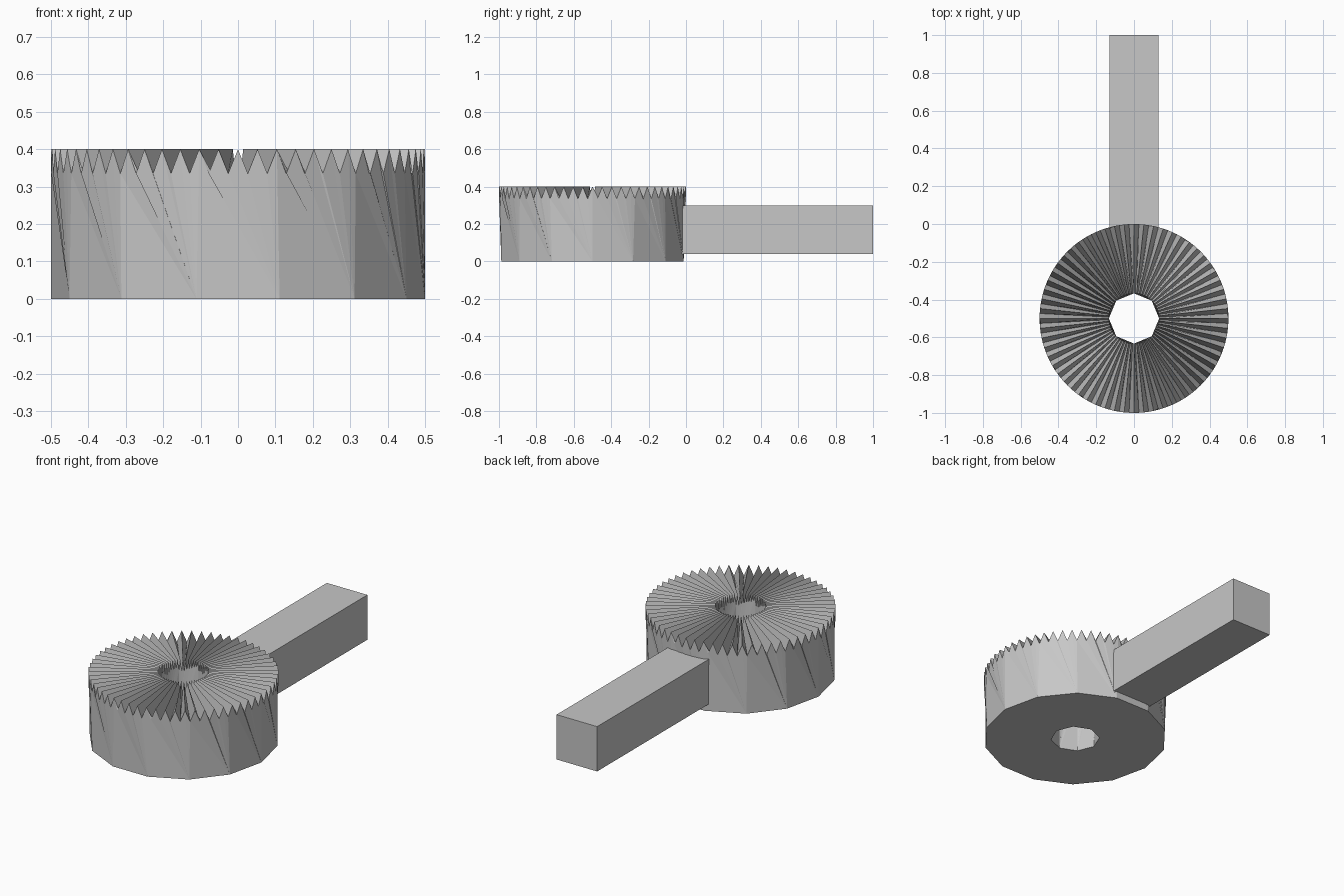
import bpy
import bmesh
from math import cos, sin, tau

cube = bpy.data.objects.get("Cube")
if cube:
    bpy.data.objects.remove(cube, do_unlink=True)

TEETH = 60
CENTRE_Y = -0.5
OUTER, HOLE = 0.5, 0.133
PEAK, VALLEY = 0.4, 0.335

grey = bpy.data.materials.new("plain grey")
grey.use_nodes = True
colour = (0.57, 0.57, 0.57, 1)
grey.diffuse_color = colour
grey.node_tree.nodes["Principled BSDF"].inputs["Base Color"].default_value = colour


def finish(bm, name):
    bmesh.ops.recalc_face_normals(bm, faces=bm.faces)
    mesh = bpy.data.meshes.new(name)
    bm.to_mesh(mesh)
    bm.free()
    mesh.materials.append(grey)
    obj = bpy.data.objects.new(name, mesh)
    bpy.context.collection.objects.link(obj)
    return obj


def ring(bm, radius, count, heights):
    """Loop of vertices whose heights repeat in turn."""
    return [bm.verts.new((radius * cos(tau * i / count),
                          CENTRE_Y + radius * sin(tau * i / count),
                          heights[i % len(heights)])) for i in range(count)]


def stitch(bm, coarse, fine):
    """Join a loop of few vertices to a loop of many with triangle fans."""
    n, m = len(coarse), len(fine)
    for i in range(n):
        a, b = coarse[i], coarse[(i + 1) % n]
        start, end = round(i * m / n), round((i + 1) * m / n)
        bm.faces.new((a, b, fine[start % m]))
        for k in range(start, end):
            bm.faces.new((b, fine[(k + 1) % m], fine[k % m]))


# Toothed ring: radial teeth on top, faceted wall, octagonal bore
bm = bmesh.new()
top_outer = ring(bm, OUTER, TEETH * 2, (PEAK, VALLEY))
top_inner = ring(bm, HOLE, TEETH * 2, (PEAK, VALLEY))
base_outer = ring(bm, OUTER, 14, (0,))
base_inner = ring(bm, HOLE, 8, (0,))
for i in range(TEETH * 2):
    j = (i + 1) % (TEETH * 2)
    bm.faces.new((top_inner[i], top_outer[i], top_outer[j], top_inner[j]))
stitch(bm, base_outer, top_outer)
stitch(bm, base_inner, top_inner)
stitch(bm, base_inner, base_outer)
finish(bm, "toothed_ring")

# Square handle bar, sunk a little into the ring
bm = bmesh.new()
bmesh.ops.create_cube(bm, size=1)
bmesh.ops.scale(bm, vec=(0.26, 1.06, 0.26), verts=bm.verts)
bmesh.ops.translate(bm, vec=(0, 0.47, 0.17), verts=bm.verts)
finish(bm, "handle_bar")
